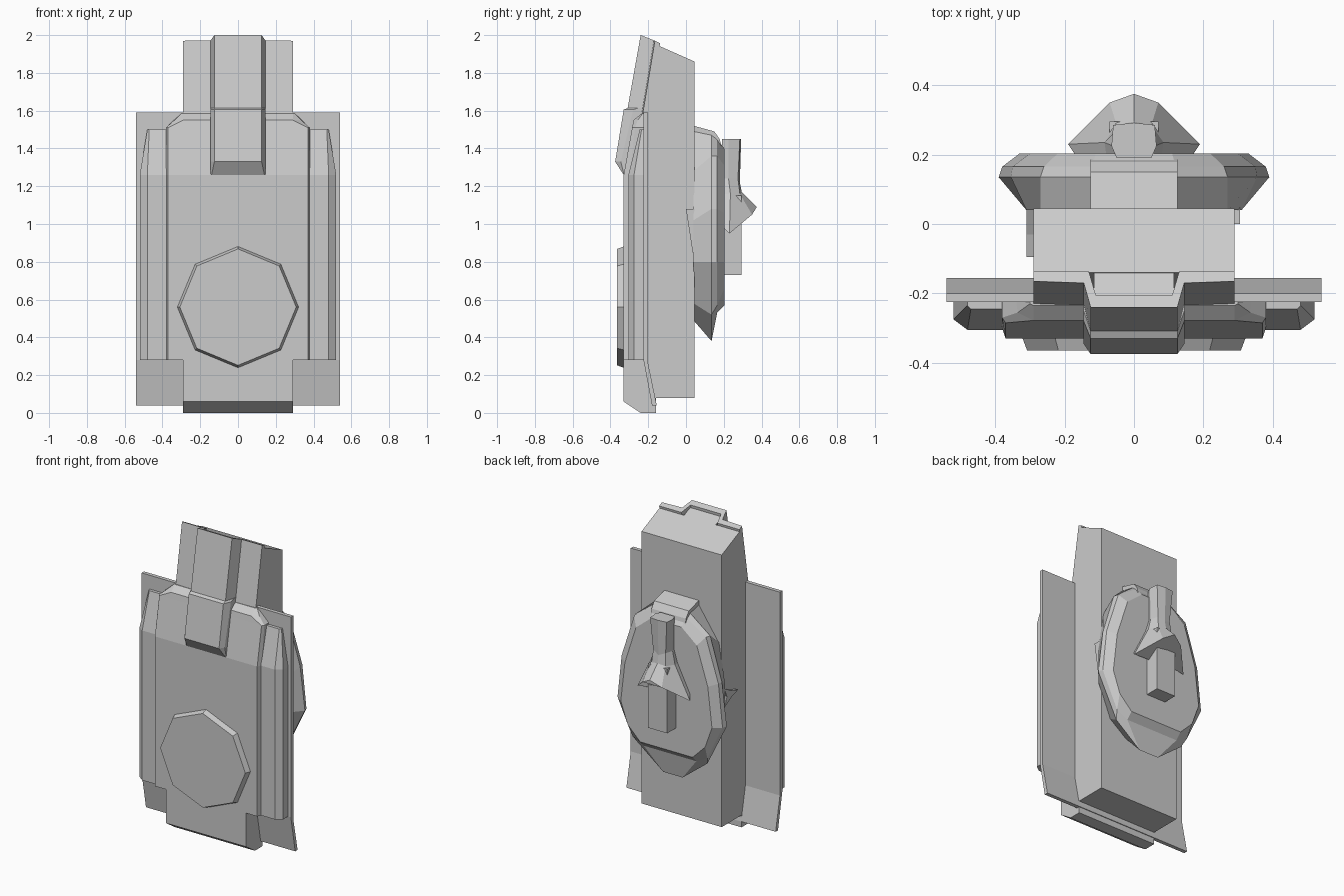
import bpy, bmesh, math


def mesh_object(name, bm):
    bmesh.ops.remove_doubles(bm, verts=bm.verts, dist=0.0005)
    bmesh.ops.recalc_face_normals(bm, faces=bm.faces)
    me = bpy.data.meshes.new(name)
    bm.to_mesh(me)
    bm.free()
    ob = bpy.data.objects.new(name, me)
    bpy.context.collection.objects.link(ob)
    return ob


def skin(name, rings):
    """Closed skin through rings of equal point count."""
    bm = bmesh.new()
    rows = [[bm.verts.new(p) for p in r] for r in rings]
    n = len(rows[0])
    for a, b in zip(rows, rows[1:]):
        for i in range(n):
            j = (i + 1) % n
            bm.faces.new((a[i], a[j], b[j], b[i]))
    bm.faces.new(rows[0])
    bm.faces.new(rows[-1])
    return mesh_object(name, bm)


def loft(name, halves):
    """Skin through half rings mirrored over x = 0."""
    return skin(name, [h + [(-x, y, z) for x, y, z in reversed(h)] for h in halves])


def loft_z(name, sections):
    loft(name, [[(x, y, z) for x, y in pts] for z, pts in sections])


def prism(name, profile, x0, x1):
    """Side profile (y, z) extruded along x."""
    return skin(name, [[(x, y, z) for y, z in profile] for x in (x0, x1)])


# Main body
prism("main_body", [(.045, .08), (.045, 1.86), (-.14, 1.942), (-.21, 1.55),
                    (-.21, .08)], -.29, .29)
prism("upper_core", [(-.1, 1.5), (-.1, 1.92), (-.206, 1.967), (-.28, 1.5)], -.115, .115)

# Wide thin back plate with kicked-back bottom
prism("side_plate", [(-.225, 1.59), (-.2, 1.59), (-.2, .26), (-.155, .04),
                     (-.18, .04), (-.225, .28)], -.54, .54)

# Front armour: outer layer, then raised centre panel
outer = [(.52, -.22), (.52, -.275), (.48, -.305)]
loft_z("outer_armour", [(.28, outer), (1.26, outer),
                        (1.5, [(.48, -.22), (.48, -.235), (.47, -.245)])])
mid = [(.38, -.22), (.38, -.30), (.37, -.33)]
loft_z("centre_armour", [(.28, mid), (1.26, mid),
                         (1.51, [(.38, -.22), (.38, -.27), (.37, -.285)]),
                         (1.55, [(.34, -.22), (.335, -.255), (.29, -.278)]),
                         (1.585, [(.30, -.22), (.30, -.23), (.29, -.235)])])
prism("lower_armour", [(-.33, .4), (-.33, .06), (-.24, 0), (-.16, 0), (-.16, .4)],
      -.29, .29)

# Head shell with stepped lip, and the brow below it
loft("head_shell", [
    [(.11, -.25, 1.58), (.13, -.2, 1.58), (.29, -.2, 1.58),
     (.29, -.23, 1.58), (.145, -.235, 1.58), (.125, -.315, 1.58)],
    [(.11, -.205, 1.985), (.13, -.137, 1.957), (.29, -.137, 1.957),
     (.29, -.165, 1.97), (.145, -.17, 1.972), (.125, -.24, 2.0)]])
loft_z("brow", [(1.26, [(.145, -.22), (.145, -.328), (.14, -.33)]),
                (1.33, [(.145, -.22), (.145, -.345), (.125, -.375)]),
                (1.605, [(.145, -.22), (.145, -.28), (.125, -.33)]),
                (1.615, [(.145, -.22), (.145, -.25), (.125, -.308)])])

# Octagonal front disc
bm = bmesh.new()
bmesh.ops.create_cone(bm, cap_ends=True, segments=8, radius1=.325, radius2=.308, depth=.045)
disc = mesh_object("front_disc", bm)
disc.rotation_euler = (math.pi / 2, 0, 0)
disc.location = (0, -.342, .56)

# Rear pod: rings stacked backwards
pod = [(.04, [(.125, 1.49), (.27, 1.28), (.31, 1.02), (.31, .8), (.22, .58), (.1, .49)]),
       (.135, [(.125, 1.47), (.27, 1.36), (.355, 1.08), (.39, .8), (.25, .52), (.07, .38)]),
       (.165, [(.12, 1.45), (.26, 1.36), (.35, 1.08), (.38, .8), (.27, .57), (.19, .53)]),
       (.203, [(.11, 1.40), (.22, 1.31), (.30, 1.06), (.33, .8), (.28, .66), (.19, .57)])]
loft("rear_pod", [[(x, y, z) for x, z in pts] for y, pts in pod])
prism("pod_cap", [(.04, 1.36), (.04, 1.52), (.15, 1.49), (.178, 1.45), (.2, 1.36)],
      -.125, .125)

# Rear post, finial and flared hood
block = [(.07, .19), (.07, .295)]
loft_z("rear_post", [(.73, block), (1.15, block)])
loft("rear_hood", [
    [(.05, .19, 1.45), (.065, .225, 1.45), (.06, .285, 1.45), (0, .292, 1.45)],
    [(.055, .2, 1.24), (.06, .225, 1.24), (.045, .275, 1.24), (0, .285, 1.22)],
    [(.08, .2, 1.16), (.085, .235, 1.16), (.05, .285, 1.16), (0, .295, 1.17)],
    [(.17, .2, .98), (.19, .23, .95), (.07, .35, 1.05), (0, .375, 1.09)]])

# Small fins on the body sides
prism("right_fin", [(0, 1.08), (.06, 1.08), (.05, .85), (.035, .85)], .28, .305)
prism("left_fin", [(-.095, .93), (-.03, .95), (.045, .99), (.02, .93), (.04, .87),
                   (-.03, .91)], -.31, -.28)
